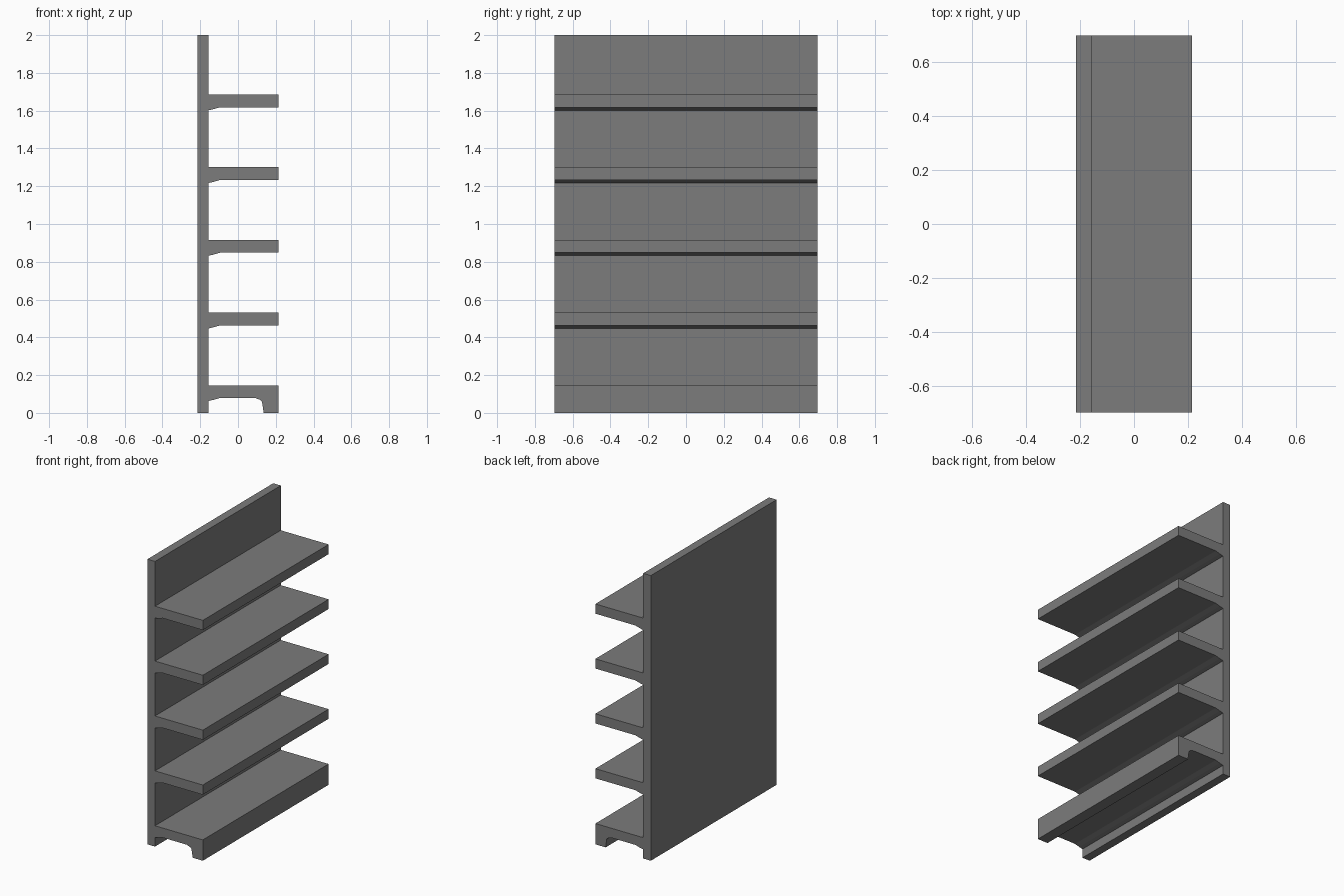
import bpy

if "Cube" in bpy.data.objects:
    bpy.data.objects.remove(bpy.data.objects["Cube"])

X0, X1, XP = -0.215, 0.215, -0.156   # back face, shelf front edge, panel front face
HALF = 0.697                          # half length in y
TOP, STEP = 0.146, 0.385              # first shelf top, shelf spacing

grey = bpy.data.materials.new("mid_grey")
grey.diffuse_color = (0.2, 0.2, 0.2, 1)
grey.use_nodes = True
grey.node_tree.nodes["Principled BSDF"].inputs["Base Color"].default_value = grey.diffuse_color


def extrude(name, profile):
    """Extrude an (x, z) outline along y, as a closed solid."""
    n = len(profile)
    verts = [(x, y, z) for y in (-HALF, HALF) for x, z in profile]
    faces = [tuple(range(n)), tuple(reversed(range(n, 2 * n)))]
    faces += [((i + 1) % n, i, n + i, n + (i + 1) % n) for i in range(n)]
    mesh = bpy.data.meshes.new(name)
    mesh.from_pydata(verts, [], faces)
    mesh.materials.append(grey)
    obj = bpy.data.objects.new(name, mesh)
    bpy.context.collection.objects.link(obj)


# One continuous section: back panel, base with foot, shelves with haunches
section = [(X0, 0), (XP, 0), (XP, 0.063), (-0.13, 0.069), (-0.095, 0.079),
           (0.09, 0.079), (0.118, 0.069), (0.127, 0.06), (0.135, 0.008),
           (0.135, 0), (X1, 0), (X1, TOP), (XP, TOP)]
for i in range(1, 5):
    t = TOP + i * STEP
    section += [(XP, t - 0.084), (-0.13, t - 0.078), (-0.095, t - 0.068),
                (X1, t - 0.068), (X1, t), (XP, t)]
section += [(XP, 2), (X0, 2)]
extrude("shelf_unit", section)
